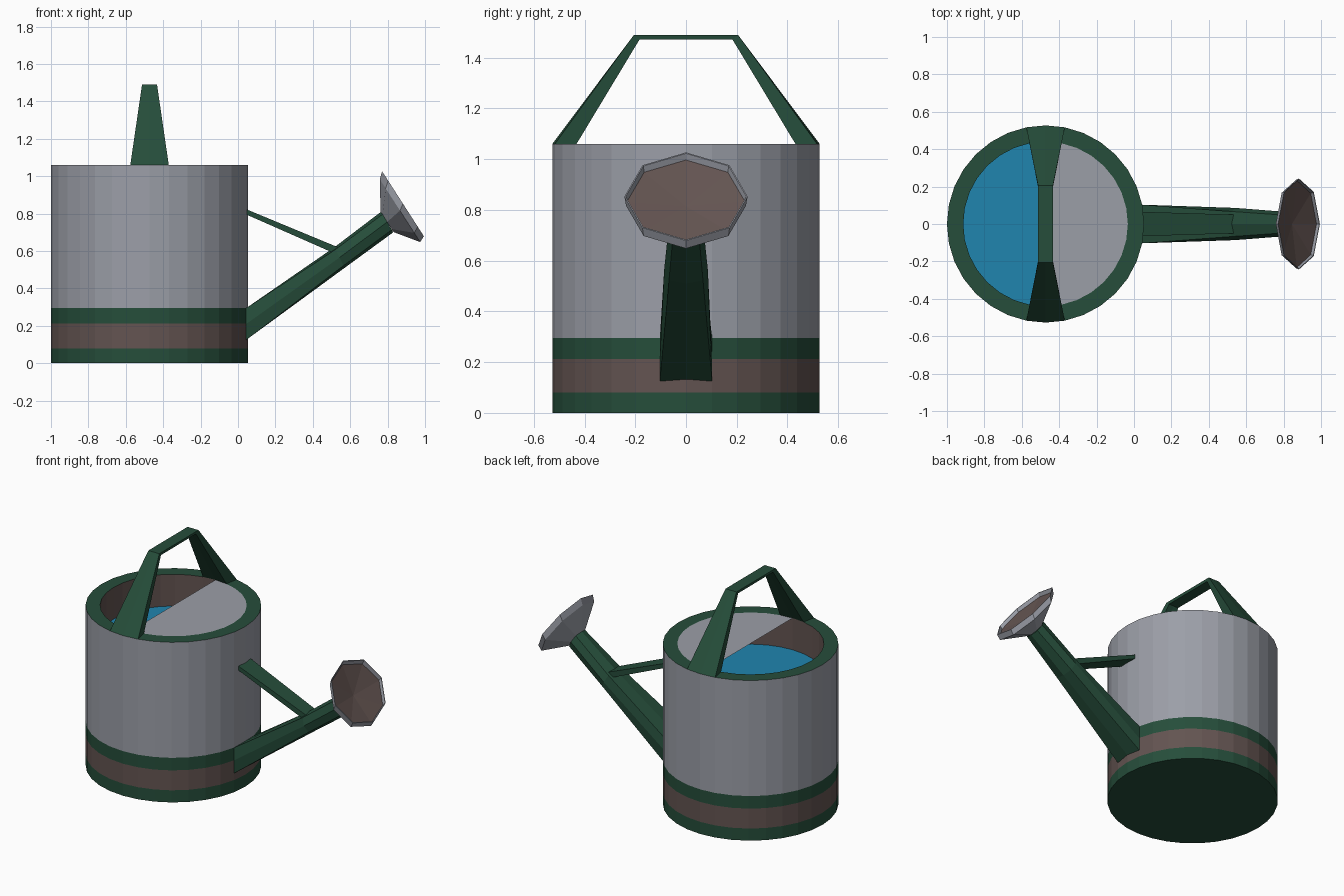
import bpy, bmesh, math
from mathutils import Vector

if "Cube" in bpy.data.objects:
    bpy.data.objects.remove(bpy.data.objects["Cube"])


def material(name, rgb):
    m = bpy.data.materials.new(name)
    m.diffuse_color = (*rgb, 1)
    m.use_nodes = True
    m.node_tree.nodes["Principled BSDF"].inputs["Base Color"].default_value = m.diffuse_color
    return m


GREEN = material("dark green", (0.019, 0.075, 0.043))
GREY = material("zinc grey", (0.33, 0.345, 0.39))
BROWN = material("dull brown", (0.125, 0.088, 0.082))
BLUE = material("water blue", (0.014, 0.235, 0.43))

CX, R, RI, H, N = -0.473, 0.527, 0.44, 1.06, 32


def finish(name, bm, mats):
    bmesh.ops.recalc_face_normals(bm, faces=bm.faces)
    me = bpy.data.meshes.new(name)
    bm.to_mesh(me)
    bm.free()
    for m in mats:
        me.materials.append(m)
    ob = bpy.data.objects.new(name, me)
    bpy.context.collection.objects.link(ob)
    return ob


def loft(name, rings, mats, band_mats=None, start=None, end=None):
    """Join equal rings of points; start/end give the cap material index."""
    bm = bmesh.new()
    vs = [[bm.verts.new(p) for p in ring] for ring in rings]
    n = len(rings[0])
    for i in range(len(vs) - 1):
        for k in range(n):
            j = (k + 1) % n
            f = bm.faces.new((vs[i][k], vs[i][j], vs[i + 1][j], vs[i + 1][k]))
            f.material_index = band_mats[i] if band_mats else 0
    for ring, cap in ((vs[0], start), (vs[-1], end)):
        if cap is not None:
            bm.faces.new(ring).material_index = cap
    return finish(name, bm, mats)


def circle(r, z):
    return [(CX + r * math.cos(2 * math.pi * k / N), r * math.sin(2 * math.pi * k / N), z)
            for k in range(N)]


# Can body: bands, rim, inner wall and water surface
loft("can_body",
     [circle(R, 0), circle(R, 0.08), circle(R, 0.212), circle(R, 0.295),
      circle(R, H), circle(RI, H), circle(RI, 0.85)],
     [GREEN, BROWN, GREY, BLUE], [0, 1, 0, 2, 0, 1], start=0, end=3)

# Half lid, flush with the rim on the spout side
bm = bmesh.new()
bm.faces.new([bm.verts.new(circle(RI, H)[k % N]) for k in range(-N // 4, N // 4 + 1)])
finish("half_lid", bm, [GREY])

# Handle: two tapered legs growing out of the rim, joined by a flat bar
s, c = math.sin(math.pi / 16), math.cos(math.pi / 16)


def handle_section(outer, inner):
    return [(CX + x, y, z) for x, y, z in outer + inner[::-1]]


def leg_foot(side):
    return handle_section([(d * R * s, side * R * (c if d else 1), H) for d in (-1, 0, 1)],
                          [(d * RI * s, side * RI * (c if d else 1), H) for d in (-1, 0, 1)])


def leg_top(side):
    return handle_section([(d * 0.04, side * 0.205, 1.49) for d in (-1, 0, 1)],
                          [(d * 0.037, side * 0.183, 1.472) for d in (-1, 0, 1)])


loft("handle", [leg_foot(-1), leg_top(-1), leg_top(1), leg_foot(1)], [GREEN])

# Spout: rectangular root that turns into an octagonal tube
OCT = [(1, 1), (0, 1), (-1, 1), (-1, 0), (-1, -1), (0, -1), (1, -1), (1, 0)]


def spout_section(low, high, w, corner):
    low, high = Vector(low), Vector(high)
    pts = []
    for a, b in OCT:
        f = corner if a and b else 1
        p = (low + high) / 2 + (high - low) / 2 * b * f
        pts.append((p.x, w * a * f, p.y))
    return pts


loft("spout",
     [spout_section((0.044, 0.125), (0.044, 0.295), 0.103, 1),
      spout_section((0.57, 0.51), (0.515, 0.62), 0.086, 0.78),
      spout_section((0.83, 0.70), (0.765, 0.81), 0.066, 0.75)], [GREEN])

# Strut between body and spout
loft("spout_strut",
     [[(0.04, -0.065, 0.825), (0.04, 0.065, 0.825), (0.04, 0.065, 0.797), (0.04, -0.065, 0.797)],
      [(0.54, -0.05, 0.618), (0.54, 0.05, 0.618), (0.51, 0.05, 0.59), (0.51, -0.05, 0.59)]],
     [GREEN], start=0, end=0)


# Sprinkler rose: flared back, thin lip, shallow dished face
def rose_ring(cx, cz, ry, rt):
    return [(cx - 0.54 * rt * math.cos(k * math.pi / 4), ry * math.sin(k * math.pi / 4),
             cz + 0.84 * rt * math.cos(k * math.pi / 4)) for k in range(8)]


loft("rose",
     [rose_ring(0.797, 0.755, 0.064, 0.064), rose_ring(0.866, 0.816, 0.236, 0.2),
      rose_ring(0.882, 0.853, 0.243, 0.207), rose_ring(0.882, 0.853, 0.238, 0.202),
      rose_ring(0.87, 0.832, 0.233, 0.196), rose_ring(0.845, 0.815, 0.002, 0.002)],
     [GREY, BROWN], [0, 0, 0, 0, 1], end=1)
